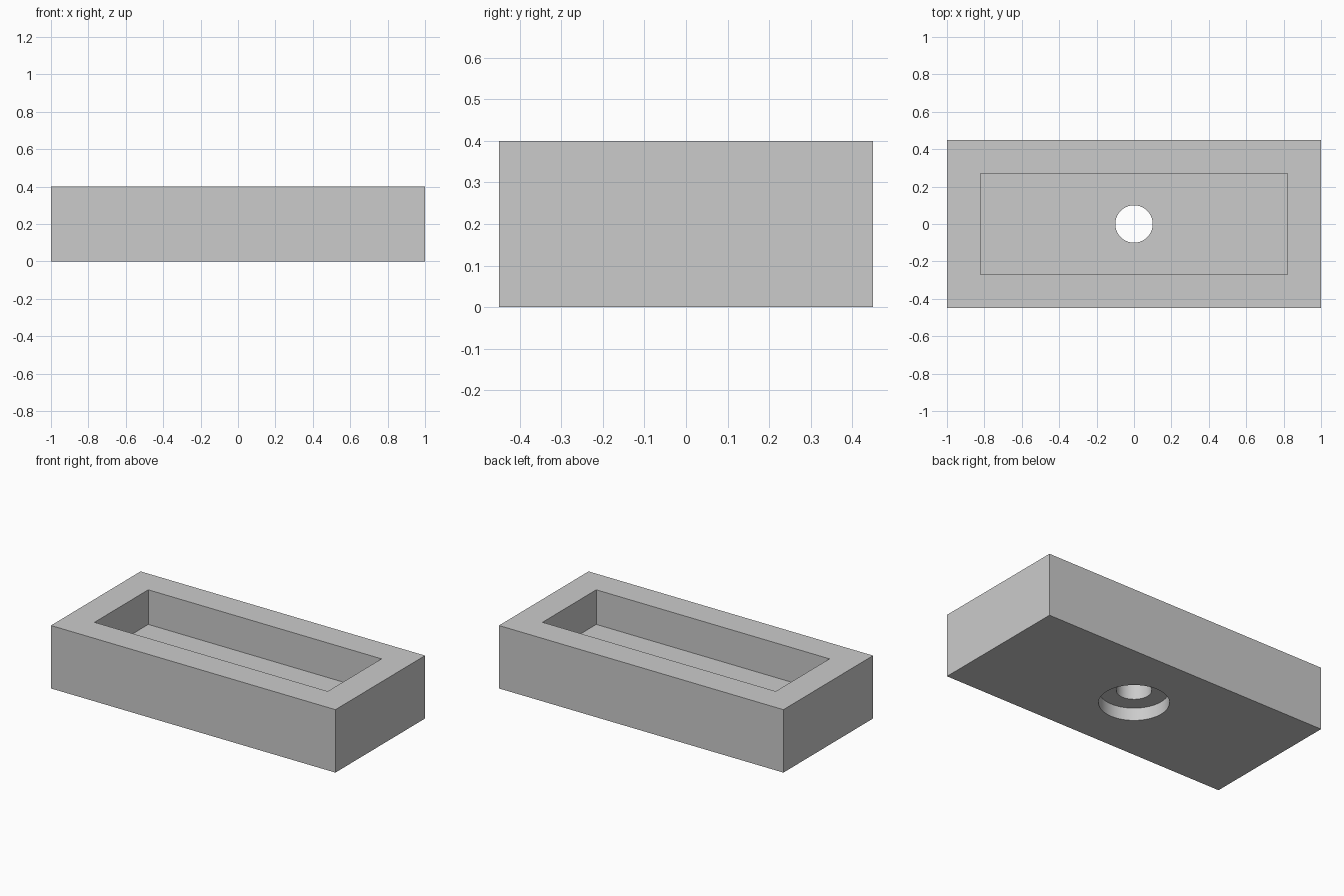
import bpy
import math

if "Cube" in bpy.data.objects:
    bpy.data.objects.remove(bpy.data.objects["Cube"], do_unlink=True)

LENGTH, WIDTH, HEIGHT = 2.0, 0.9, 0.4
WALL, FLOOR = 0.18, 0.18
HOLE_RADIUS, BORE_RADIUS, BORE_DEPTH = 0.1, 0.2, 0.08
CLEAR = 0.1  # cutter overshoot

grey = bpy.data.materials.new("plain_grey")
grey.use_nodes = True
colour = (0.6, 0.6, 0.6, 1)
grey.diffuse_color = colour
grey.node_tree.nodes["Principled BSDF"].inputs["Base Color"].default_value = colour


def box(name, x, y, bottom, top):
    bpy.ops.mesh.primitive_cube_add(size=1, location=(0, 0, (bottom + top) / 2))
    obj = bpy.context.object
    obj.name = name
    obj.scale = (x, y, top - bottom)
    bpy.ops.object.transform_apply(location=True, rotation=False, scale=True)
    obj.data.materials.append(grey)
    return obj


def cylinder(name, radius, bottom, top):
    bpy.ops.mesh.primitive_cylinder_add(vertices=64, radius=radius, depth=top - bottom,
                                        location=(0, 0, (bottom + top) / 2))
    obj = bpy.context.object
    obj.name = name
    obj.data.materials.append(grey)
    return obj


def cut(target, cutter):
    cutter.hide_render = True
    mod = target.modifiers.new(cutter.name, 'BOOLEAN')
    mod.operation = 'DIFFERENCE'
    mod.solver = 'EXACT'
    mod.object = cutter
    bpy.context.view_layer.objects.active = target
    bpy.ops.object.modifier_apply(modifier=mod.name)
    bpy.data.objects.remove(cutter, do_unlink=True)


# Solid block
tray = box("tray_block", LENGTH, WIDTH, 0, HEIGHT)

# Open pocket in the top
cut(tray, box("pocket_cutter", LENGTH - 2 * WALL, WIDTH - 2 * WALL, FLOOR, HEIGHT + CLEAR))

# Counterbore underneath, then the through hole
cut(tray, cylinder("counterbore_cutter", BORE_RADIUS, -CLEAR, BORE_DEPTH))
cut(tray, cylinder("hole_cutter", HOLE_RADIUS, -CLEAR, FLOOR + CLEAR))

# Smooth bores with sharp rims
bpy.ops.object.select_all(action='DESELECT')
tray.select_set(True)
bpy.context.view_layer.objects.active = tray
bpy.ops.object.shade_smooth_by_angle(angle=math.radians(30))
